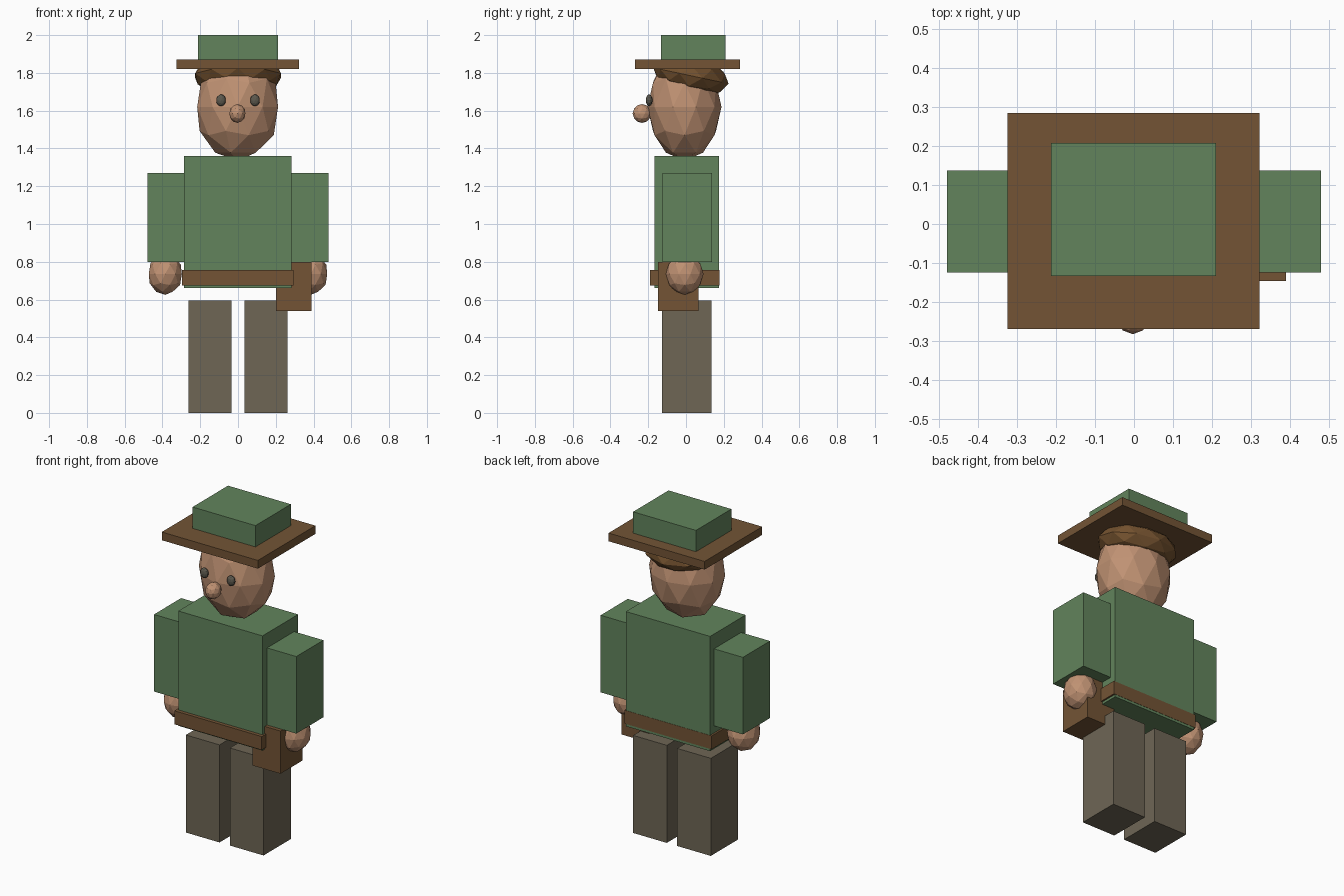
import bpy
import math

if "Cube" in bpy.data.objects:
    bpy.data.objects.remove(bpy.data.objects["Cube"])


def colour(name, hex_code):
    def linear(v):
        v /= 255
        return v / 12.92 if v <= 0.04045 else ((v + 0.055) / 1.055) ** 2.4
    mat = bpy.data.materials.new(name)
    rgb = [linear(int(hex_code[i:i + 2], 16)) for i in (0, 2, 4)]
    mat.diffuse_color = (*rgb, 1)
    mat.use_nodes = True
    mat.node_tree.nodes["Principled BSDF"].inputs["Base Color"].default_value = mat.diffuse_color
    return mat


green = colour("green cloth", "62845C")
brown = colour("brown leather", "735435")
trouser = colour("trouser grey", "6E6655")
skin = colour("skin", "C09273")
hair_brown = colour("hair brown", "74522F")
dark = colour("eye grey", "5C584D")


def finish(name, mat):
    ob = bpy.context.object
    ob.name = name
    ob.data.materials.append(mat)
    return ob


def box(name, mat, x, y, z):
    """Box from (min, max) pairs."""
    mid = [(a + b) / 2 for a, b in (x, y, z)]
    bpy.ops.mesh.primitive_cube_add(size=1, location=mid)
    ob = finish(name, mat)
    ob.scale = [b - a for a, b in (x, y, z)]
    return ob


def ball(name, mat, centre, radii, tilt=0, detail=2):
    """Faceted ellipsoid."""
    bpy.ops.mesh.primitive_ico_sphere_add(subdivisions=detail, radius=1, location=centre)
    ob = finish(name, mat)
    ob.scale = radii
    ob.rotation_euler = (tilt, 0, 0)
    return ob


# Legs, arms, hands and eyes, one per side
for side, s in (("left", -1), ("right", 1)):
    def span(a, b):
        return tuple(sorted((s * a, s * b)))
    box(side + "_leg", trouser, span(0.035, 0.262), (-0.128, 0.135), (0, 0.595))
    box(side + "_arm", green, span(0.27, 0.48), (-0.124, 0.137), (0.80, 1.27))
    ball(side + "_hand", skin, (s * 0.385, -0.007, 0.735), (0.092, 0.1, 0.11))
    ball(side + "_eye", dark, (s * 0.09, -0.195, 1.655), (0.026, 0.018, 0.032))

# Torso, belt and hip pouch
box("torso", green, (-0.285, 0.283), (-0.168, 0.175), (0.66, 1.36))
box("belt", brown, (-0.297, 0.293), (-0.19, 0.1765), (0.675, 0.757))
box("pouch", brown, (0.20, 0.39), (-0.147, 0.065), (0.54, 0.80))

# Head, nose and hair
ball("head", skin, (-0.002, -0.008, 1.62), (0.225, 0.196, 0.285))
ball("nose", skin, (-0.003, -0.233, 1.585), (0.044, 0.05, 0.05))
ball("hair", hair_brown, (0, 0.026, 1.785), (0.238, 0.204, 0.105), math.radians(-12))

# Hat
box("hat_brim", brown, (-0.325, 0.323), (-0.27, 0.285), (1.82, 1.87))
box("hat_crown", green, (-0.213, 0.211), (-0.133, 0.208), (1.865, 2.0))
